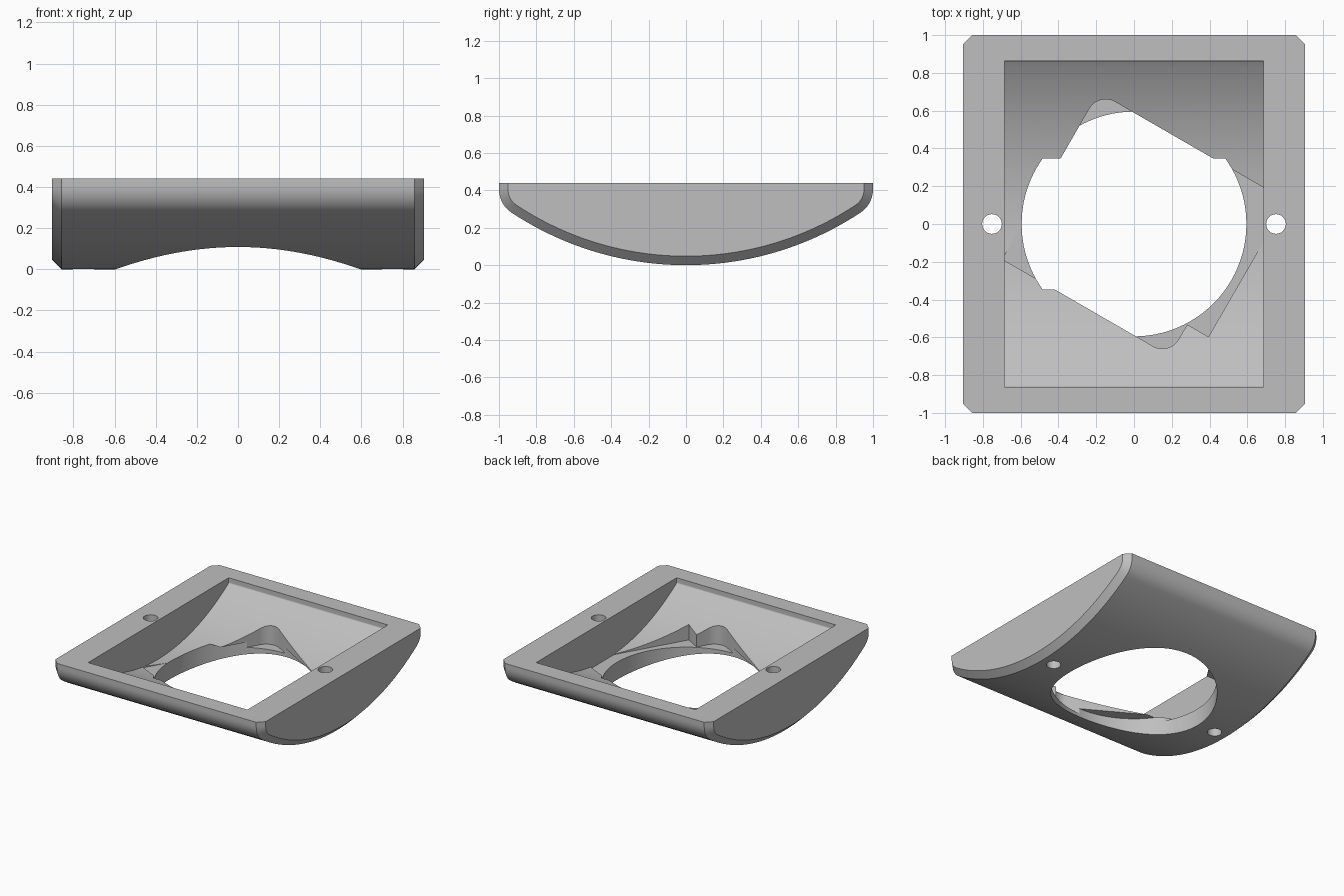
import bpy, bmesh
from math import sin, cos, asin, sqrt, pi, radians

cube = bpy.data.objects.get("Cube")
if cube:
    bpy.data.objects.remove(cube, do_unlink=True)

TOP = 0.44           # height of the flat rim
BIG_R = 1.69         # radius of the curved underside
EDGE_R = 0.15        # rounding where underside meets the sides
WALL = 0.137         # shell thickness
CHAMFER = 0.048
HALF_X = 0.905
CAVITY_X = 0.685
HOLE_R = 0.595

grey = bpy.data.materials.new("plain_grey")
grey.use_nodes = True
colour = (0.52, 0.52, 0.52, 1)
grey.diffuse_color = colour
grey.node_tree.nodes["Principled BSDF"].inputs["Base Color"].default_value = colour


def arc(cx, cy, r, a0, a1, n):
    return [(cx + r * cos(a0 + (a1 - a0) * i / n), cy + r * sin(a0 + (a1 - a0) * i / n))
            for i in range(n + 1)]


def hull_profile(inset, top):
    """Bowl-shaped (y, z) section, shrunk evenly by inset."""
    ey = 1 - EDGE_R
    ez = BIG_R - sqrt((BIG_R - EDGE_R) ** 2 - ey ** 2)
    tilt = asin(ey / (BIG_R - EDGE_R))
    r = EDGE_R - inset
    left = arc(-ey, ez, r, pi, 1.5 * pi - tilt, 10)
    belly = arc(0, BIG_R, BIG_R - inset, 1.5 * pi - tilt, 1.5 * pi + tilt, 64)
    right = arc(ey, ez, r, 1.5 * pi + tilt, 2 * pi, 10)
    return [(-1 + inset, top)] + left + belly[1:-1] + right + [(1 - inset, top)]


def loft(name, rings):
    """Solid skinned through matching closed rings of 3D points."""
    bm = bmesh.new()
    loops = [[bm.verts.new(p) for p in ring] for ring in rings]
    for a, b in zip(loops, loops[1:]):
        for i in range(len(a)):
            j = (i + 1) % len(a)
            bm.faces.new((a[i], a[j], b[j], b[i]))
    bm.faces.new(loops[0])
    bm.faces.new(loops[-1])
    bmesh.ops.recalc_face_normals(bm, faces=bm.faces)
    mesh = bpy.data.meshes.new(name)
    bm.to_mesh(mesh)
    bm.free()
    mesh.materials.append(grey)
    obj = bpy.data.objects.new(name, mesh)
    bpy.context.collection.objects.link(obj)
    return obj


def along_x(name, sections):
    return loft(name, [[(x, y, z) for y, z in pts] for x, pts in sections])


def prism(name, outline, z0, z1):
    return loft(name, [[(x, y, z) for x, y in outline] for z in (z0, z1)])


# Curved frame with chamfered ends
full, small = hull_profile(0, TOP), hull_profile(CHAMFER, TOP)
flat_x = HALF_X - CHAMFER
frame = along_x("curved_frame", [(-HALF_X, small), (-flat_x, full), (flat_x, full), (HALF_X, small)])

# Rectangular cavity with a curved floor
inner = hull_profile(WALL, TOP + 0.1)
cutters = [along_x("cavity_cutter", [(-CAVITY_X, inner), (CAVITY_X, inner)])]

# Round opening from below, stopping at a flat level
cutters.append(prism("opening_cutter", arc(0, 0, HOLE_R, 0, 2 * pi * 95 / 96, 95), -0.1, 0.176))


# Turned square pocket with two rounded corners and a side step
def turned(u, v):
    c, s = cos(radians(30)), sin(radians(30))
    return (u * c + v * s, -u * s + v * c)


S, STEP, STEP_V, ROUND = 0.51, 0.64, -0.32, 0.10
c = S - ROUND
corner_a = [turned(*p) for p in arc(-c, c, ROUND, pi, pi / 2, 12)]
corner_b = [turned(*p) for p in arc(c, -c, ROUND, 0, -pi / 2, 12)]
right_top = (CAVITY_X, (S - CAVITY_X * 0.5) / cos(radians(30)))
right_low = (CAVITY_X, (CAVITY_X * cos(radians(30)) - STEP) * 2)
left_low = (-right_top[0], -right_top[1])
left_top = (-CAVITY_X, (S - CAVITY_X * cos(radians(30))) * 2)
pocket = corner_a + [right_top, right_low, turned(STEP, STEP_V), turned(S, STEP_V)]
pocket += corner_b + [left_low, left_top]
cutters.append(prism("pocket_cutter", pocket, 0.136, TOP + 0.05))

# Screw holes through the end rims
for side in (-1, 1):
    cutters.append(prism("screw_hole_cutter", arc(side * 0.752, 0, 0.052, 0, 2 * pi * 31 / 32, 31), -0.1, 0.6))

bpy.ops.object.select_all(action="DESELECT")
frame.select_set(True)
bpy.context.view_layer.objects.active = frame
for cutter in cutters:
    cutter.hide_render = True
    mod = frame.modifiers.new("cut", "BOOLEAN")
    mod.operation = "DIFFERENCE"
    mod.solver = "EXACT"
    mod.object = cutter
    bpy.ops.object.modifier_apply(modifier=mod.name)
    bpy.data.objects.remove(cutter, do_unlink=True)

bpy.ops.object.shade_smooth_by_angle(angle=radians(25))
